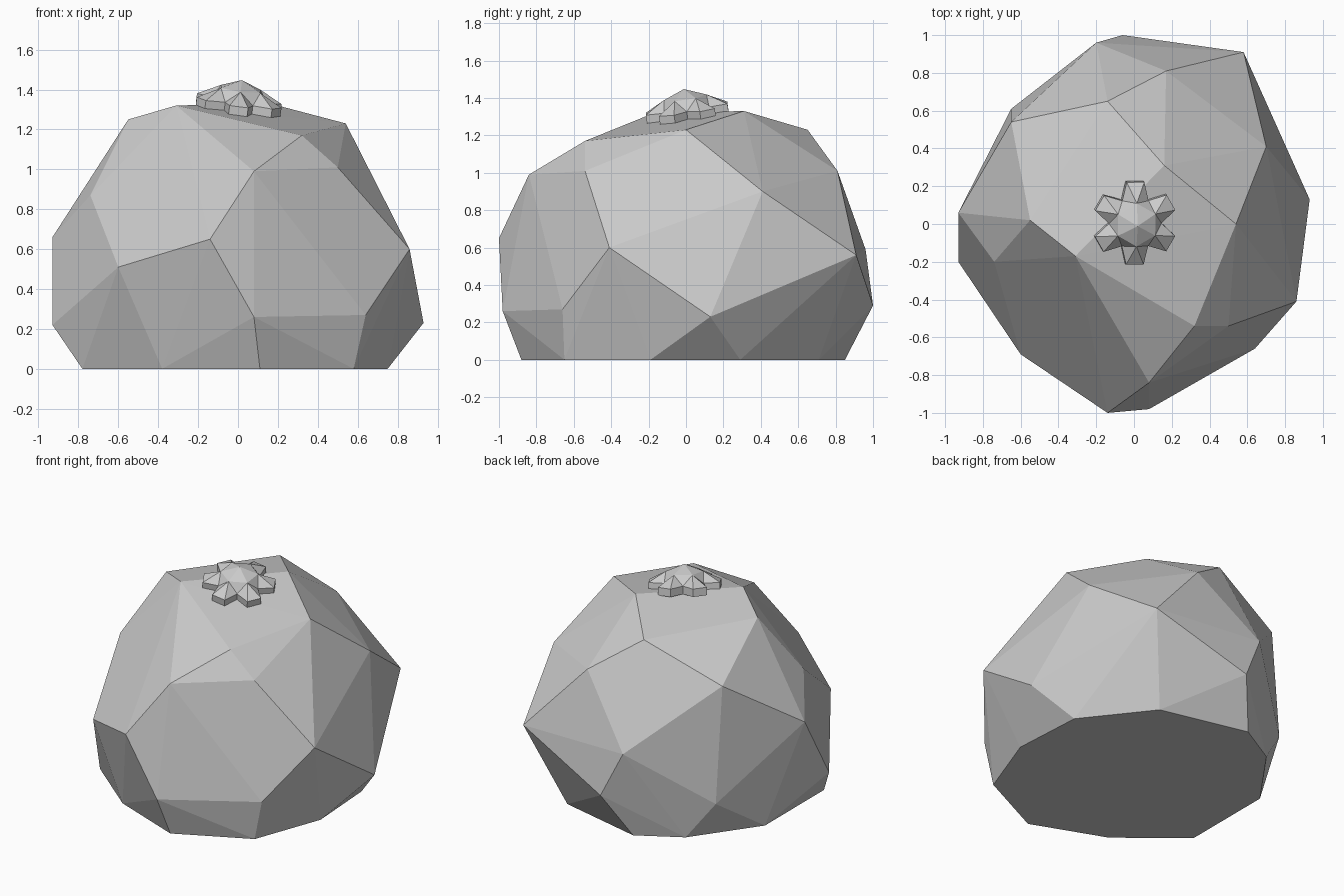
import bpy
import bmesh
from math import cos, sin, radians
from mathutils import Vector

cube = bpy.data.objects.get("Cube")
if cube:
    bpy.data.objects.remove(cube, do_unlink=True)


def make_material(name, colour):
    material = bpy.data.materials.new(name)
    material.use_nodes = True
    material.diffuse_color = colour
    shader = material.node_tree.nodes["Principled BSDF"]
    shader.inputs["Base Color"].default_value = colour
    shader.inputs["Roughness"].default_value = 0.9
    return material


def make_object(name, bm, material):
    bmesh.ops.recalc_face_normals(bm, faces=bm.faces[:])
    mesh = bpy.data.meshes.new(name)
    bm.to_mesh(mesh)
    bm.free()
    mesh.materials.append(material)
    obj = bpy.data.objects.new(name, mesh)
    bpy.context.scene.collection.objects.link(obj)
    return obj


stone_grey = make_material("stone grey", (0.6, 0.6, 0.6, 1))

# Boulder: corner points in hundredths, wrapped in a faceted convex skin
base = [(11, -88), (58, -65), (75, -19), (72, 29), (39, 71),
        (-20, 85), (-48, 69), (-78, 27), (-78, -36), (-38, -69)]
low_ring = [(93, 13, 23), (64, -66, 27), (8, -98, 26), (-93, -20, 22),
            (-65, 61, 24), (-6, 100, 29)]
middle_ring = [(58, 91, 56), (86, -41, 60), (-14, -100, 65), (-60, -69, 51),
               (-93, 6, 66), (-20, 96, 59)]
high_ring = [(70, 41, 90), (50, -54, 101), (8, -84, 99), (-74, -20, 87),
             (-65, 54, 101), (17, 81, 101)]
crown = [(54, 0, 123), (32, -54, 117), (-31, -17, 132), (-55, 2, 125),
         (-14, 65, 123), (16, 31, 133)]

bm = bmesh.new()
corners = [(x, y, 0) for x, y in base] + low_ring + middle_ring + high_ring + crown
for corner in corners:
    bm.verts.new(Vector(corner) / 100)
bmesh.ops.convex_hull(bm, input=bm.verts[:])
bmesh.ops.dissolve_limit(bm, angle_limit=radians(0.5),
                         verts=bm.verts[:], edges=bm.edges[:])
make_object("boulder", bm, stone_grey)

# Rosette: a six-petalled plate with a low faceted dome
bm = bmesh.new()
PETALS = 6
STEP = 360 / PETALS


def ring_point(radius, degrees, height):
    angle = radians(degrees)
    return bm.verts.new((radius * cos(angle), radius * sin(angle), height))


apex = bm.verts.new((0, 0, 0.155))
dome, rim, floor = [], [], []
for petal in range(PETALS):
    middle = 30 + petal * STEP
    dome.append(ring_point(0.115, middle, 0.11))
    for radius, offset in ((0.225, -12), (0.225, 12), (0.14, STEP / 2)):
        rim.append(ring_point(radius, middle + offset, 0.05))
        floor.append(ring_point(radius, middle + offset, 0))

for petal in range(PETALS):
    here, following = dome[petal], dome[(petal + 1) % PETALS]
    first_tip, second_tip, notch = rim[3 * petal:3 * petal + 3]
    previous_notch = rim[3 * petal - 1]
    for face in ((apex, here, following), (here, notch, following),
                 (here, first_tip, second_tip), (here, second_tip, notch),
                 (here, previous_notch, first_tip)):
        bm.faces.new(face)
for i in range(len(rim)):
    bm.faces.new((rim[i - 1], floor[i - 1], floor[i], rim[i]))
bm.faces.new(floor)
rosette = make_object("rosette", bm, stone_grey)

# Lay the rosette on the sloping crown
rosette.location = (0, 0.01, 1.295)
rosette.rotation_mode = 'QUATERNION'
rosette.rotation_quaternion = Vector((0, 0, 1)).rotation_difference(
    Vector((0.13, -0.14, 1)))
